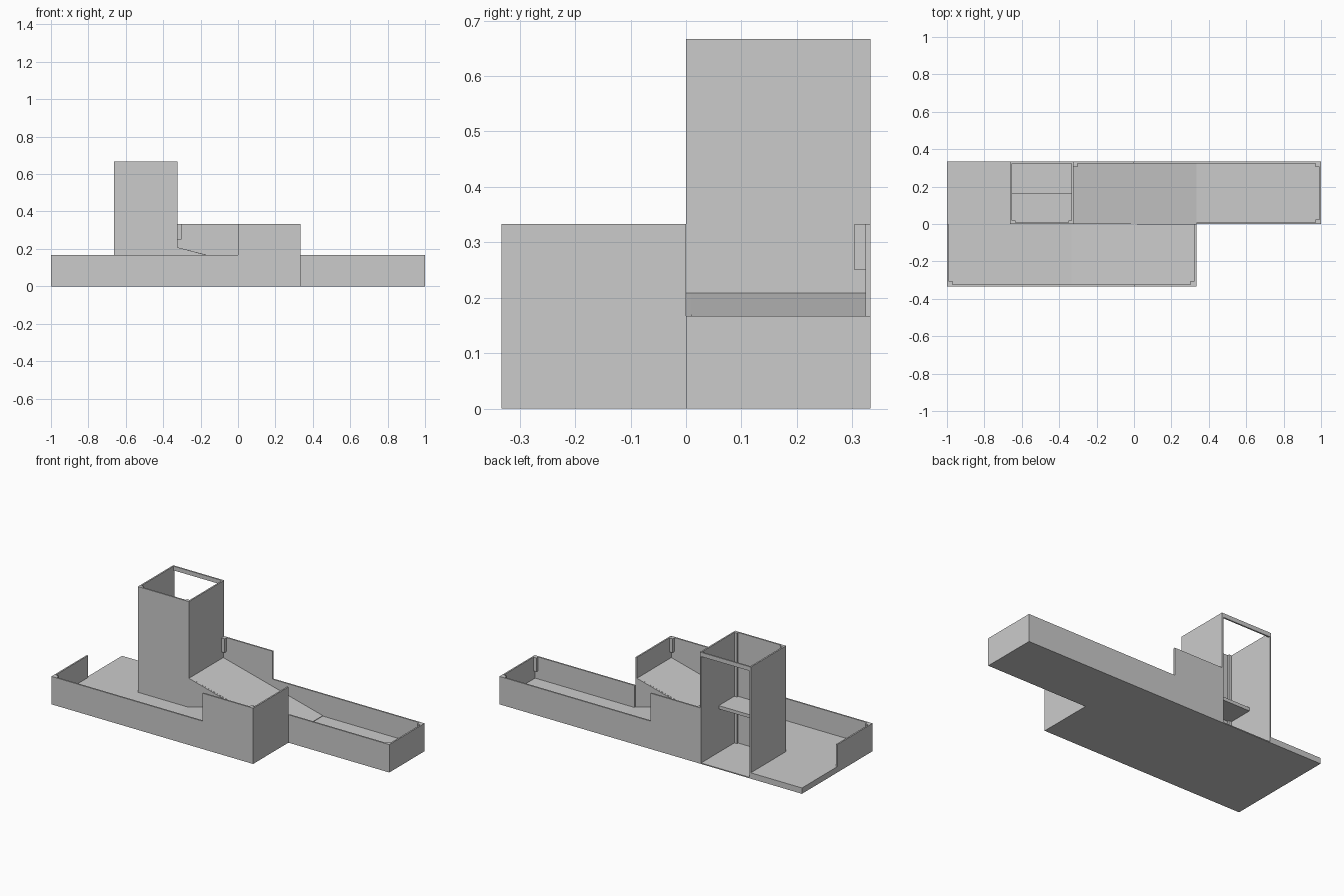
import bpy

if "Cube" in bpy.data.objects:
    bpy.data.objects.remove(bpy.data.objects["Cube"])

A, B, C = 1/3, 2/3, 1/6      # module sizes
T = 0.009                    # panel thickness
F = 0.035                    # floor height


def prism(name, pts, lo, hi, turn=False):
    """Extrude an (x, z) profile along y; turn rotates it half a turn about z."""
    s = -1 if turn else 1
    n = len(pts)
    verts = [(s*x, s*y, z) for y in (lo, hi) for x, z in pts]
    faces = [tuple(range(n)), tuple(range(2*n - 1, n - 1, -1))]
    faces += [(i, i + n, (i + 1) % n + n, (i + 1) % n) for i in range(n)]
    me = bpy.data.meshes.new(name)
    me.from_pydata(verts, [], faces)
    ob = bpy.data.objects.new(name, me)
    bpy.context.collection.objects.link(ob)
    return ob


def box(name, x, y, z, turn=False):
    return prism(name, [(x[0], z[0]), (x[0], z[1]), (x[1], z[1]), (x[1], z[0])],
                 y[0], y[1], turn)


# Two identical trays, the second turned half way round
for tag, turn in (("back", False), ("front", True)):
    # stepped long outer wall
    prism(tag + "_long_wall", [(-A, 0), (-A, A), (0, A), (0, C), (1, C), (1, 0)],
          A - T, A, turn)
    box(tag + "_end_wall", (1 - T, 1), (0, A), (0, C), turn)
    box(tag + "_floor", (-A, 1 - T), (0, A - T), (0, F), turn)
    # sloping ramp and the panel closing its inner side
    prism(tag + "_ramp", [(-A, 0.211), (A, F + 0.003), (A, F), (-A, 0.201)],
          T, A - T, turn)
    prism(tag + "_ramp_side", [(-A, 0), (-A, 0.211), (A, F), (A, 0)], 0, T, turn)
    # wall behind the head of the ramp
    box(tag + "_head_wall", (-A, -A + T), (0, A), (0, A), turn)
    # corner brackets
    for name, x, y, top in (("outer", 1 - T, A - T, C), ("head", -A + 0.03, A - T, A)):
        box(f"{tag}_{name}_bracket", (x - 0.02, x), (y - 0.02, y),
            (top - 0.083, top), turn)

# Divider along the free half of the back tray
box("divider_wall", (A, 1), (0, T), (0, C))
box("divider_bracket", (0.971, 0.991), (T, 0.025), (C - 0.083, C))

# Open yard beside the tower
box("yard_floor", (-1, -B + 0.005), (0, A), (0, F))

# Tower with open top and open back
L, R, H = -B + 0.005, -A + T, B
box("tower_floor", (L, R), (0, A), (0, 0.006))
box("tower_front_wall", (L, R), (0, T), (0, H))
box("tower_left_wall", (L, L + T), (0, A), (0, H))
box("tower_right_wall", (R - T, R), (0, A), (0, H))
box("tower_back_lintel", (L, R), (A - T, A), (H - 0.025, H))
box("tower_left_rail", (L + T, L + T + 0.018), (T, 0.02), (0, H))
box("tower_right_rail", (R - T - 0.018, R - T), (T, 0.02), (0, H))
box("tower_shelf", (L + T, R - T), (T, C), (0.265, 0.285))
